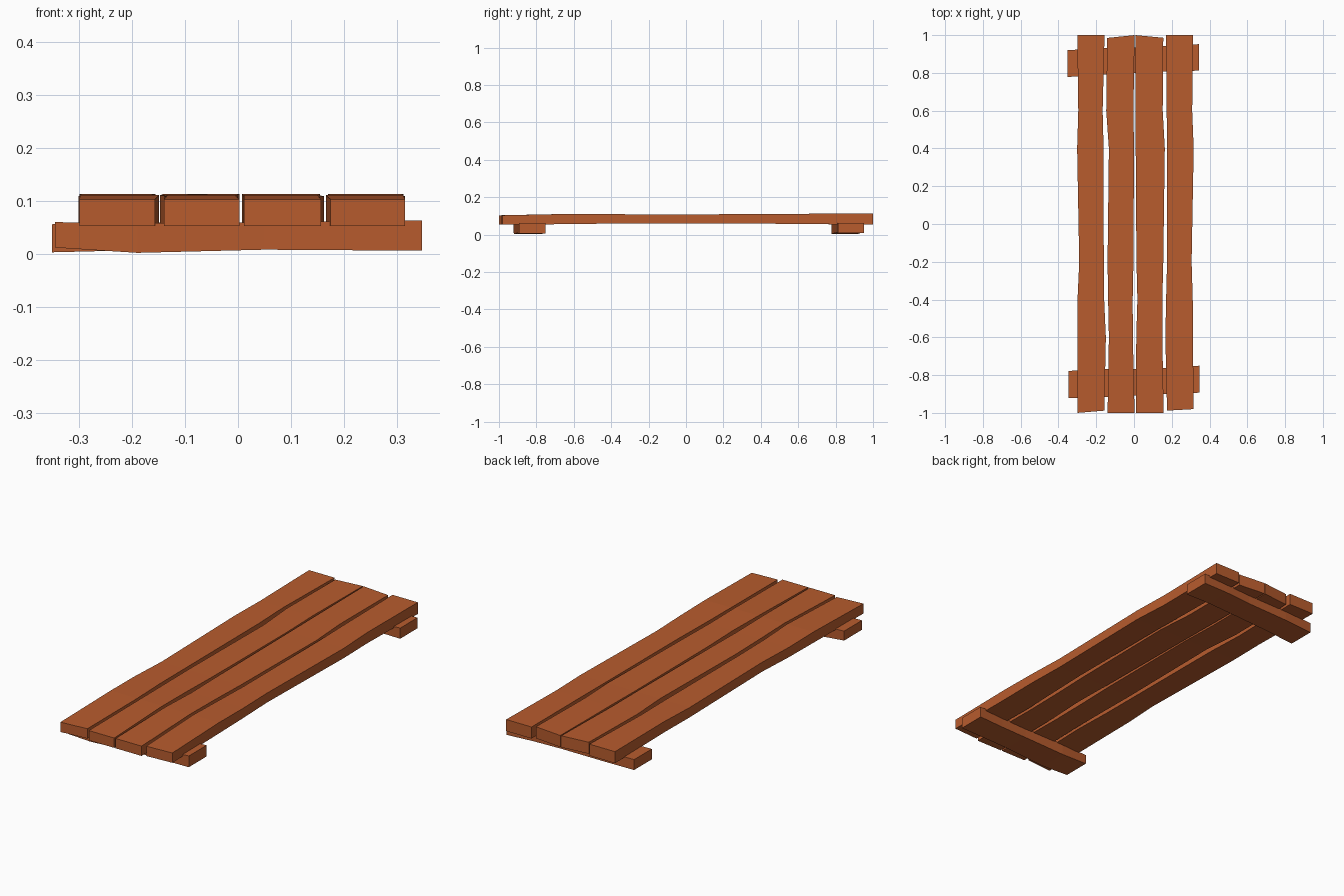
import bpy, bmesh

wood = bpy.data.materials.new("orange_brown_wood")
wood.diffuse_color = (0.48, 0.107, 0.027, 1)


def board(name, rings):
    """Loft a hand-hewn board through four-cornered rings."""
    bm = bmesh.new()
    loops = [[bm.verts.new(p) for p in ring] for ring in rings]
    for a, b in zip(loops, loops[1:]):
        for i in range(4):
            j = (i + 1) % 4
            bm.faces.new((a[i], a[j], b[j], b[i]))
    bm.faces.new(loops[0])
    bm.faces.new(loops[-1])
    bmesh.ops.recalc_face_normals(bm, faces=bm.faces[:])
    mesh = bpy.data.meshes.new(name)
    bm.to_mesh(mesh)
    bm.free()
    mesh.materials.append(wood)
    obj = bpy.data.objects.new(name, mesh)
    bpy.context.collection.objects.link(obj)


# Deck planks: left and right edges at shared stations along y
stations = [-1, -0.6, -0.4, -0.2, 0.4, 0.6, 1]
bottom = [0.053, 0.056, 0.059, 0.06, 0.059, 0.056, 0.054]
top = [0.103, 0.111, 0.109, 0.108, 0.109, 0.111, 0.113]
planks = [
    # left edges, right edges, end trim (front left/right, back left/right)
    ([-.30, -.298, -.299, -.29, -.301, -.295, -.30],
     [-.157, -.149, -.158, -.16, -.161, -.166, -.156], (0, .012, 0, 0)),
    ([-.14, -.133, -.137, -.14, -.133, -.147, -.142],
     [.003, -.006, -.007, -.003, 0, -.003, .003], (0, 0, .015, 0)),
    ([.011, .012, .018, .013, .009, .009, .008],
     [.157, .150, .150, .155, .163, .152, .155], (0, 0, 0, .014)),
    ([.175, .166, .170, .175, .175, .173, .170],
     [.316, .312, .311, .305, .316, .308, .313], (.012, .02, 0, 0)),
]
for n, (left, right, trim) in enumerate(planks):
    rings = []
    for k, (y, l, r, b, t) in enumerate(zip(stations, left, right, bottom, top)):
        yl = yr = y
        if k == 0:
            yl, yr = y + trim[0], y + trim[1]
        elif k == len(stations) - 1:
            yl, yr = y - trim[2], y - trim[3]
        rings.append([(l, yl, b), (r, yr, b), (r, yr, t), (l, yl, t)])
    board(f"deck_plank_{n + 1}", rings)

# Cross supports under both ends: (x, y near, y far, z bottom, z top)
supports = {
    "front_support": [(-.346, -.922, -.778, .012, .060), (-.19, -.918, -.768, .002, .058),
                      (.05, -.905, -.766, .008, .060), (.20, -.898, -.760, .007, .062),
                      (.348, -.893, -.750, .006, .063)],
    "back_support": [(-.352, .778, .920, .003, .056), (-.19, .79, .93, .007, .060),
                     (.05, .802, .935, .010, .058), (.20, .808, .945, .012, .062),
                     (.345, .812, .952, .008, .062)],
}
for name, secs in supports.items():
    board(name, [[(x, a, b), (x, c, b), (x, c, t), (x, a, t)] for x, a, c, b, t in secs])
